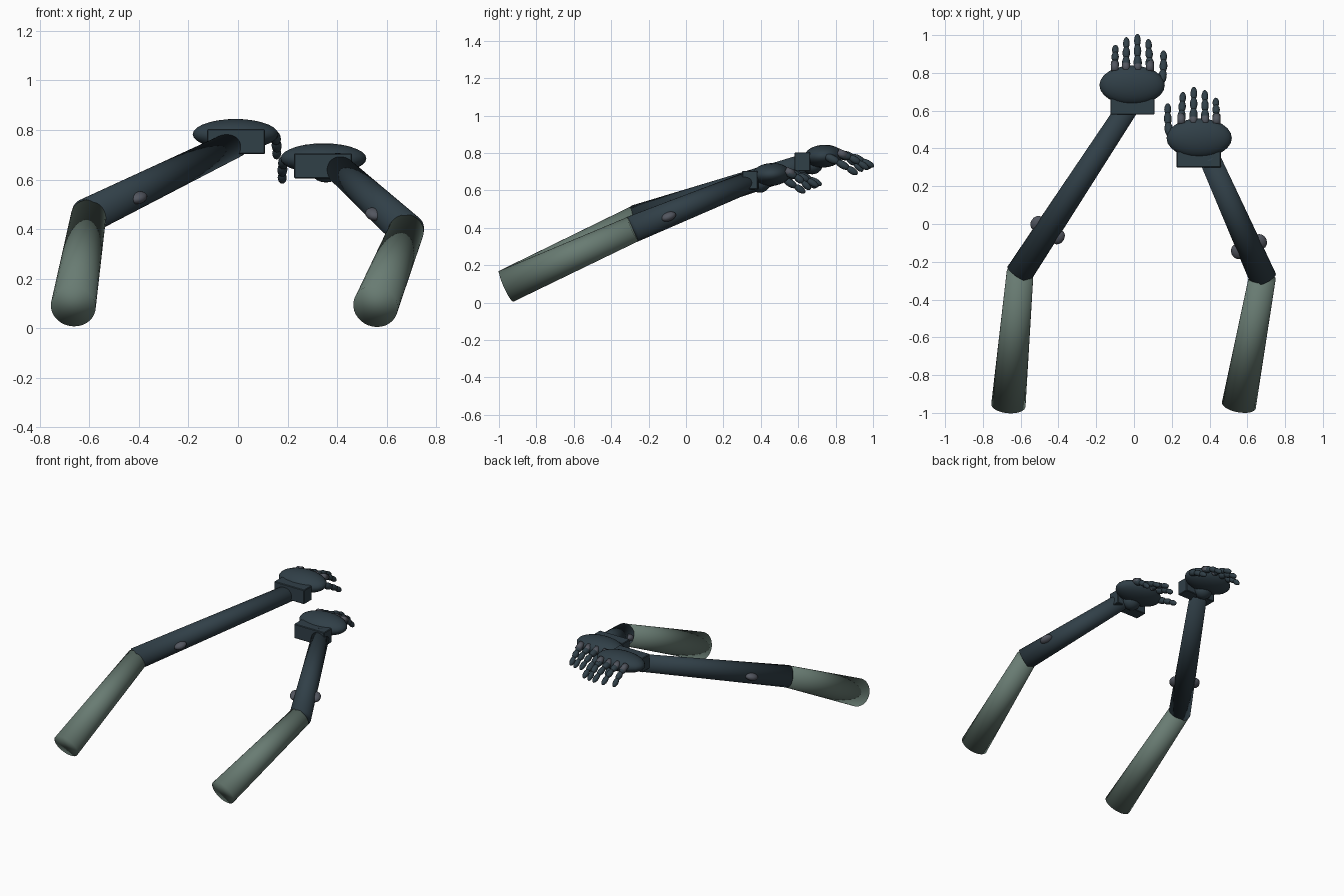
import bpy, bmesh, math
from mathutils import Vector, Matrix

if "Cube" in bpy.data.objects:
    bpy.data.objects.remove(bpy.data.objects["Cube"])


def material(name, rgb):
    m = bpy.data.materials.new(name)
    m.diffuse_color = (*rgb, 1)
    m.use_nodes = True
    m.node_tree.nodes["Principled BSDF"].inputs["Base Color"].default_value = m.diffuse_color
    return m


DARK = material("dark_slate", (0.03, 0.05, 0.064))
SLEEVE = material("grey_green", (0.14, 0.20, 0.17))
GREY = material("joint_grey", (0.085, 0.093, 0.115))


def finish(bm, name, mat, smooth=True):
    me = bpy.data.meshes.new(name)
    for f in bm.faces:
        f.smooth = smooth
    bm.to_mesh(me)
    bm.free()
    me.materials.append(mat)
    ob = bpy.data.objects.new(name, me)
    bpy.context.collection.objects.link(ob)
    return ob


def aim(direction):
    return Vector(direction).to_track_quat('Z', 'Y').to_matrix().to_4x4()


def tube(name, a, b, r1, r2, mat, seg=32):
    a, b = Vector(a), Vector(b)
    bm = bmesh.new()
    bmesh.ops.create_cone(bm, cap_ends=True, segments=seg, radius1=r1, radius2=r2,
                          depth=(b - a).length,
                          matrix=Matrix.Translation((a + b) / 2) @ aim(b - a))
    return finish(bm, name, mat)


def add_ball(bm, centre, size, rot=Matrix(), u=16, v=10):
    bmesh.ops.create_uvsphere(bm, u_segments=u, v_segments=v, radius=1,
                              matrix=Matrix.Translation(centre) @ rot @ Matrix.Diagonal((*size, 1)))


def ball(name, centre, size, mat, rot=Matrix(), u=16, v=10):
    bm = bmesh.new()
    add_ball(bm, centre, size, rot, u, v)
    return finish(bm, name, mat)


def box(name, centre, size, mat, bevel):
    bm = bmesh.new()
    bmesh.ops.create_cube(bm, size=1, matrix=Matrix.Translation(centre) @ Matrix.Diagonal((*size, 1)))
    bmesh.ops.bevel(bm, geom=bm.edges[:], offset=bevel, segments=1, affect='EDGES')
    return finish(bm, name, mat, False)


def finger(name, points, radius):
    # three overlapping phalanges, tapering to the tip
    bm = bmesh.new()
    for i in range(len(points) - 1):
        a, b = points[i], points[i + 1]
        r = radius * (1 - 0.1 * i)
        add_ball(bm, (a + b) / 2, (r, r, (b - a).length * 0.66), aim(b - a), 12, 8)
    return finish(bm, name, DARK)


def hand(side, palm, s):
    palm = Vector(palm)

    def at(x, y, z):
        return palm + Vector((s * x, y, z))

    # palm, wrist cuff and wrist ball
    ball(side + "_palm", palm, (0.173, 0.104, 0.061), DARK, Matrix.Rotation(math.radians(4), 4, 'X'), 24, 14)
    box(side + "_wrist_cuff", at(0.002, -0.113, -0.03), (0.235, 0.085, 0.10), DARK, 0.004)
    ball(side + "_wrist_ball", at(-0.01, -0.06, -0.047), (0.062, 0.055, 0.05), DARK)

    # four fingers: base x, tip x, tip y, tip z
    spec = [(-0.092, -0.088, 0.205, -0.075), (-0.032, -0.03, 0.245, -0.06),
            (0.03, 0.028, 0.262, -0.052), (0.095, 0.086, 0.235, -0.065)]
    for i, (bx, tx, ty, tz) in enumerate(spec):
        base, tip = at(bx, 0.085, 0.012), at(tx, ty, tz)
        arch = Vector((0, 0.0, 0.012))
        pts = [base, base.lerp(tip, 0.38) + arch, base.lerp(tip, 0.7) + arch * 0.8, tip]
        finger(f"{side}_finger_{i + 1}", pts, 0.022)
        # knuckle
        tube(f"{side}_knuckle_{i + 1}", at(bx, 0.076, 0.022), at(bx, 0.122, 0.002), 0.021, 0.021, GREY, 12)
    # thumb
    finger(side + "_thumb", [at(0.155, 0.015, 0.0), at(0.165, 0.075, -0.03),
                             at(0.167, 0.13, -0.062), at(0.166, 0.175, -0.092)], 0.023)


def arm(side, shoulder, elbow, wrist, palm, s):
    shoulder, elbow, wrist = Vector(shoulder), Vector(elbow), Vector(wrist)
    tube(side + "_sleeve", shoulder, elbow, 0.091, 0.071, SLEEVE)
    along = (wrist - elbow).normalized()
    tube(side + "_forearm", elbow - along * 0.012, wrist, 0.072, 0.056, DARK)
    # round studs on both sides of the forearm
    across = along.cross(Vector((0, 0, 1))).normalized()
    rot = Matrix((across, along, across.cross(along))).transposed().to_4x4()
    centre = elbow.lerp(wrist, 0.25)
    for label, d in (("right", 1), ("left", -1)):
        ball(f"{side}_{label}_elbow_stud", centre + across * d * 0.066,
             (0.034, 0.043, 0.024), GREY, rot)
    hand(side, palm, s)


arm("left", (-0.665, -0.96, 0.088), (-0.603, -0.255, 0.455), (-0.02, 0.635, 0.74), (-0.01, 0.735, 0.783), 1)
arm("right", (0.555, -0.96, 0.088), (0.68, -0.28, 0.395), (0.395, 0.36, 0.655), (0.345, 0.455, 0.685), -1)
